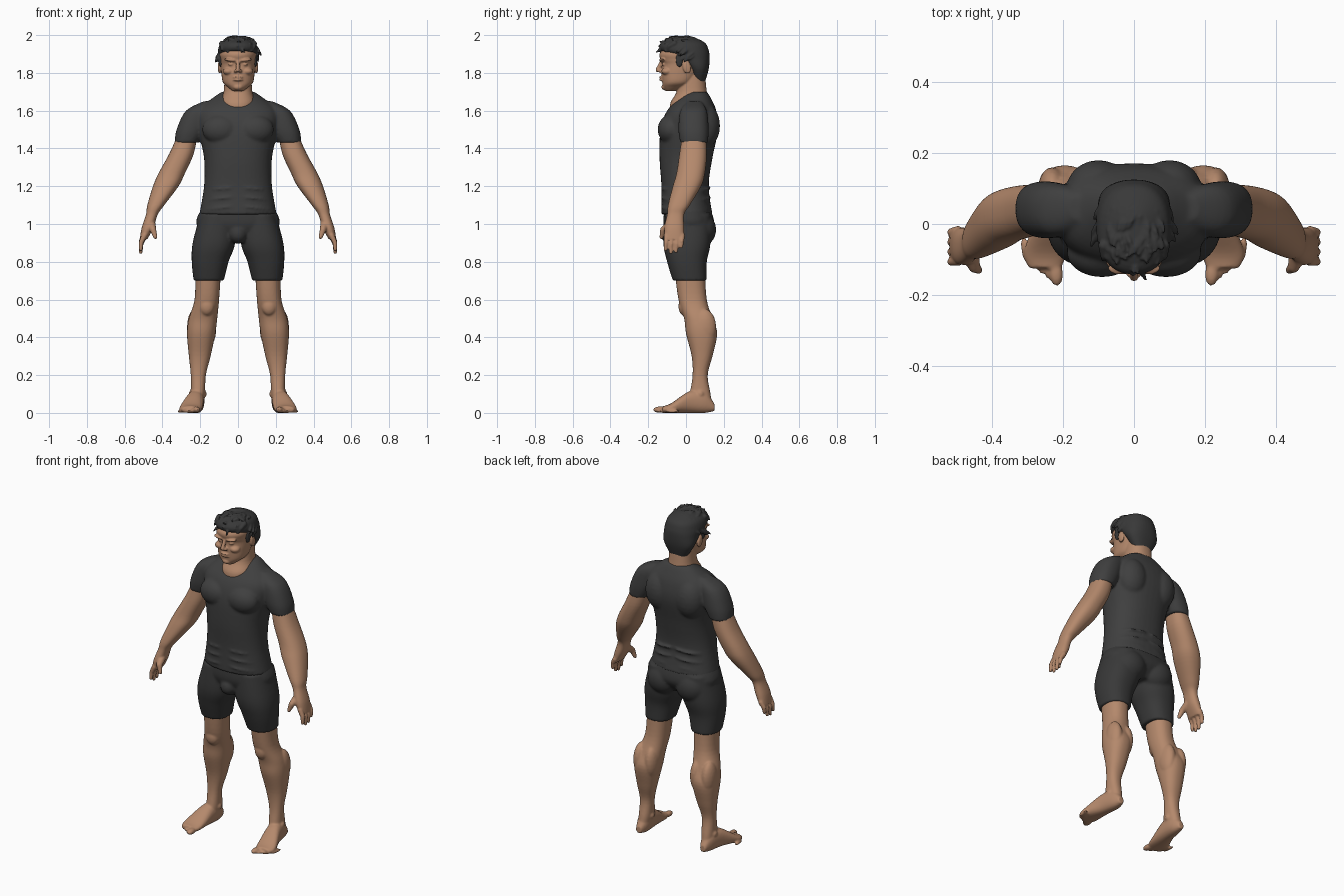
import bpy
import bmesh
import random
from math import cos, sin, pi, copysign
from mathutils import Vector, Matrix

random.seed(4)
default_cube = bpy.data.objects.get("Cube")
if default_cube:
    bpy.data.objects.remove(default_cube)


def make_material(name, colour):
    material = bpy.data.materials.new(name)
    material.use_nodes = True
    rgba = (*colour, 1)
    material.diffuse_color = rgba
    shader = material.node_tree.nodes["Principled BSDF"]
    shader.inputs["Base Color"].default_value = rgba
    return material


skin = make_material("warm skin", (.46, .25, .15))
shirt_grey = make_material("charcoal shirt", (.05, .05, .05))
shorts_grey = make_material("charcoal shorts", (.04, .04, .04))
hair_grey = make_material("dark hair", (.04, .04, .04))


def ring(level, inner, outer, front, back):
    """Slice of a limb on the left side."""
    return level, inner, outer, front, back


def even_ring(level, half, front, back):
    """Slice that is symmetric about the middle."""
    return level, -half, half, front, back


def spline(before, start, end, after, t):
    """Catmull-Rom blend from start to end."""
    return [q + t / 2 * (r - p + t * (2 * p - 5 * q + 4 * r - s + t * (3 * (q - r) + s - p)))
            for p, q, r, s in zip(before, start, end, after)]


def rounded(angle_part, low, high):
    """Coordinate on a slightly squared ellipse."""
    bulge = copysign(abs(angle_part) ** .87, angle_part)
    return (low + high) / 2 + (high - low) / 2 * bulge


def loft(bm, rings, lengthwise=False, steps=5, sides=40):
    """Closed smooth tube through the slices, upright or lying along y."""
    last = len(rings) - 1
    slices = []
    for i in range(last):
        near = [rings[max(0, min(last, i + k))] for k in (-1, 0, 1, 2)]
        slices += [spline(*near, step / steps) for step in range(steps)]
    slices.append(rings[last])
    loops = []
    for level, inner, outer, front, back in slices:
        loop = []
        for k in range(sides):
            angle = 2 * pi * k / sides
            x = rounded(cos(angle), inner, outer)
            depth = rounded(sin(angle), front, back)
            loop.append(bm.verts.new((x, level, depth) if lengthwise else (x, depth, level)))
        loops.append(loop)
    for lower, upper in zip(loops, loops[1:]):
        for k in range(sides):
            bm.faces.new((lower[k - 1], lower[k], upper[k], upper[k - 1]))
    bm.faces.new(loops[0])
    bm.faces.new(loops[-1])


def blob(bm, at, radii, turn=0, axis='X'):
    matrix = Matrix.Translation(at) @ Matrix.Rotation(turn, 4, axis) @ Matrix.Diagonal((*radii, 1))
    bmesh.ops.create_icosphere(bm, subdivisions=3, radius=1, matrix=matrix)


def tube(bm, points, thick, thin):
    """Round-jointed tapering tube, for fingers, nose and hair locks."""
    points = [Vector(point) for point in points]
    last = len(points) - 1
    radii = [thick + (thin - thick) * i / last for i in range(last + 1)]
    for point, radius in zip(points, radii):
        bmesh.ops.create_icosphere(bm, subdivisions=2, radius=radius, matrix=Matrix.Translation(point))
    for i in range(last):
        start, end = points[i], points[i + 1]
        turn = (end - start).to_track_quat('Z', 'Y').to_matrix().to_4x4()
        bmesh.ops.create_cone(bm, cap_ends=True, segments=12, radius1=radii[i], radius2=radii[i + 1],
                              depth=(end - start).length,
                              matrix=Matrix.Translation((start + end) / 2) @ turn)


def finish(bm, name, material, voxel, smoothing, mirrored=True):
    """Fuse the overlapping volumes of a part into one smooth surface."""
    bmesh.ops.recalc_face_normals(bm, faces=bm.faces)
    mesh = bpy.data.meshes.new(name)
    bm.to_mesh(mesh)
    bm.free()
    mesh.materials.append(material)
    part = bpy.data.objects.new(name, mesh)
    bpy.context.collection.objects.link(part)
    if mirrored:
        mirror = part.modifiers.new("Both sides", 'MIRROR')
        mirror.use_mirror_merge = False
    fuse = part.modifiers.new("Fuse", 'REMESH')
    fuse.mode = 'VOXEL'
    fuse.voxel_size = voxel
    fuse.use_smooth_shade = True
    relax = part.modifiers.new("Relax", 'SMOOTH')
    relax.iterations = smoothing


# Shirt: torso, sleeves, chest, shoulder blades and waist folds
bm = bmesh.new()
loft(bm, [even_ring(level=1.05, half=.205, front=-.13, back=.14),
          even_ring(level=1.2, half=.18, front=-.13, back=.12),
          even_ring(level=1.35, half=.18, front=-.14, back=.14),
          even_ring(level=1.5, half=.21, front=-.135, back=.17),
          even_ring(level=1.6, half=.21, front=-.1, back=.16),
          even_ring(level=1.67, half=.13, front=-.03, back=.13),
          even_ring(level=1.7, half=.085, front=.02, back=.11)])
loft(bm, [ring(level=1.43, inner=.21, outer=.335, front=-.03, back=.115),
          ring(level=1.5, inner=.17, outer=.325, front=-.04, back=.12),
          ring(level=1.6, inner=.14, outer=.275, front=-.03, back=.11),
          ring(level=1.65, inner=.12, outer=.18, front=.01, back=.08)])
blob(bm, at=(.09, -.08, 1.5), radii=(.1, .07, .08))
blob(bm, at=(.1, .1, 1.52), radii=(.09, .08, .12))
for fold in range(3):
    blob(bm, at=(.05, 0, 1.09 + .05 * fold), radii=(.15 - .01 * fold, .135, .012), turn=.1, axis='Y')
finish(bm, "shirt", shirt_grey, voxel=.008, smoothing=4)

# Shorts: pelvis, thighs and seat
bm = bmesh.new()
loft(bm, [even_ring(level=1.1, half=.18, front=-.11, back=.12),
          even_ring(level=1, half=.22, front=-.12, back=.15),
          even_ring(level=.92, half=.1, front=-.09, back=.1)])
loft(bm, [ring(level=.7, inner=.075, outer=.235, front=-.07, back=.11),
          ring(level=.8, inner=.05, outer=.245, front=-.1, back=.11),
          ring(level=.9, inner=.015, outer=.24, front=-.12, back=.13),
          ring(level=1.05, inner=.02, outer=.2, front=-.11, back=.13)])
blob(bm, at=(.095, .08, .97), radii=(.095, .08, .09))
blob(bm, at=(0, -.08, .945), radii=(.05, .055, .05))
finish(bm, "shorts", shorts_grey, voxel=.008, smoothing=4)

# Legs: thigh to ankle, kneecap, calf, foot and toes
bm = bmesh.new()
loft(bm, [ring(level=.75, inner=.09, outer=.225, front=-.06, back=.1),
          ring(level=.6, inner=.1, outer=.23, front=-.04, back=.11),
          ring(level=.5, inner=.11, outer=.26, front=-.01, back=.14),
          ring(level=.42, inner=.12, outer=.27, front=0, back=.165),
          ring(level=.3, inner=.145, outer=.26, front=.03, back=.14),
          ring(level=.2, inner=.17, outer=.25, front=.035, back=.115),
          ring(level=.1, inner=.175, outer=.25, front=.02, back=.13),
          ring(level=.03, inner=.185, outer=.25, front=.01, back=.14)])
blob(bm, at=(.165, -.01, .565), radii=(.04, .03, .05))
for x in (.155, .23):
    blob(bm, at=(x, .1, .45), radii=(.04, .06, .1))
for x in (.18, .247):
    blob(bm, at=(x, .075, .1), radii=(.014, .02, .02))
loft(bm, [ring(.15, .2, .235, .01, .05), ring(.1, .18, .255, 0, .11), ring(.02, .18, .275, 0, .115),
          ring(-.08, .19, .31, 0, .05), ring(-.125, .205, .295, 0, .035)], lengthwise=True)
for toe in range(5):
    size = .014 - .001 * toe if toe else .02
    blob(bm, at=(.22 + .022 * toe, -.137 + .017 * toe, size * .85),
         radii=(size, .038, size * .85), turn=-.1, axis='Z')
finish(bm, "legs", skin, voxel=.006, smoothing=3)

# Arms: upper arm to palm, fingers and thumb
bm = bmesh.new()
loft(bm, [ring(level=1.47, inner=.215, outer=.32, front=-.02, back=.105),
          ring(level=1.37, inner=.235, outer=.365, front=-.035, back=.11),
          ring(level=1.27, inner=.28, outer=.42, front=-.05, back=.1),
          ring(level=1.2, inner=.315, outer=.45, front=-.07, back=.08),
          ring(level=1.1, inner=.39, outer=.48, front=-.095, back=.02),
          ring(level=1.05, inner=.425, outer=.487, front=-.1, back=-.01),
          ring(level=.98, inner=.447, outer=.51, front=-.115, back=-.01),
          ring(level=.92, inner=.48, outer=.52, front=-.11, back=-.01)])
for finger, length in enumerate((.075, .09, .085, .06)):
    base = Vector((.495, -.103 + .0275 * finger, .94))
    tip = base + Vector((.02, -.005, -length))
    middle = base.lerp(tip, .5) + Vector((.008, 0, 0))
    tube(bm, (base, middle, tip), thick=.0155, thin=.01)
tube(bm, ((.46, -.08, 1), (.45, -.12, .97), (.437, -.13, .93)), thick=.024, thin=.011)
finish(bm, "arms", skin, voxel=.005, smoothing=3)

# Head: neck, skull and jaw
bm = bmesh.new()
loft(bm, [even_ring(level=1.58, half=.07, front=-.085, back=.1),
          even_ring(level=1.64, half=.093, front=-.083, back=.12),
          even_ring(level=1.7, half=.076, front=-.05, back=.11),
          even_ring(level=1.8, half=.07, front=-.03, back=.1)])
loft(bm, [even_ring(level=1.705, half=.03, front=-.11, back=-.05),
          even_ring(level=1.725, half=.055, front=-.122, back=0),
          even_ring(level=1.75, half=.08, front=-.126, back=.04),
          even_ring(level=1.8, half=.088, front=-.13, back=.08),
          even_ring(level=1.845, half=.092, front=-.126, back=.11),
          even_ring(level=1.87, half=.094, front=-.136, back=.115),
          even_ring(level=1.91, half=.095, front=-.136, back=.115),
          even_ring(level=1.97, half=.05, front=-.07, back=.05)])
# Face: brow, cheek, eyelid, nose, lips, chin and ear
blob(bm, at=(.038, -.125, 1.868), radii=(.036, .018, .009), turn=-.12, axis='Y')
blob(bm, at=(.05, -.1, 1.808), radii=(.03, .03, .02))
blob(bm, at=(.036, -.115, 1.845), radii=(.016, .014, .008))
tube(bm, ((0, -.13, 1.86), (0, -.15, 1.815)), thick=.009, thin=.012)
blob(bm, at=(.013, -.137, 1.81), radii=(.01, .013, .009))
for level in (1.763, 1.777):
    blob(bm, at=(0, -.128, level), radii=(.026, .014, .006))
blob(bm, at=(0, -.113, 1.725), radii=(.026, .017, .016))
blob(bm, at=(.098, .004, 1.83), radii=(.009, .022, .035), turn=.25)
finish(bm, "head", skin, voxel=.0045, smoothing=2)

# Hair: cropped cap with sideburns, swept locks and a fringe
bm = bmesh.new()
loft(bm, [even_ring(level=1.75, half=.055, front=.04, back=.1),
          even_ring(level=1.82, half=.095, front=.01, back=.12),
          even_ring(level=1.88, half=.103, front=-.06, back=.125),
          even_ring(level=1.92, half=.106, front=-.135, back=.12),
          even_ring(level=1.96, half=.09, front=-.13, back=.1),
          even_ring(level=1.99, half=.04, front=-.06, back=.04)])
for side in (-1, 1):
    blob(bm, at=(side * .092, -.035, 1.87), radii=(.01, .02, .04))
for lock in range(110):
    around, rise = random.uniform(0, 2 * pi), random.uniform(-.25, 1.3)
    out = Vector((cos(around) * cos(rise), sin(around) * cos(rise), sin(rise)))
    root = Vector((out.x * .1, out.y * .118 - .008, 1.905 + out.z * .08))
    if root.y > -.03 or root.z > 1.935:
        fall = .004 if root.z > 1.94 else -.03
        tip = root + out * .007 + Vector((random.uniform(-.02, .02), -.035, fall))
        tube(bm, (root, root.lerp(tip, .5) + out * .004, tip), thick=.012, thin=.004)
for lock in range(11):
    x = -.085 + .017 * lock
    front = -.133 + abs(x) / 2
    tip = (x + random.uniform(-.012, .012), front - .012, random.uniform(1.9, 1.945))
    tube(bm, ((x, front + .03, 1.955), (x, front, 1.94), tip), thick=.016, thin=.004)
finish(bm, "hair", hair_grey, voxel=.0045, smoothing=1, mirrored=False)
